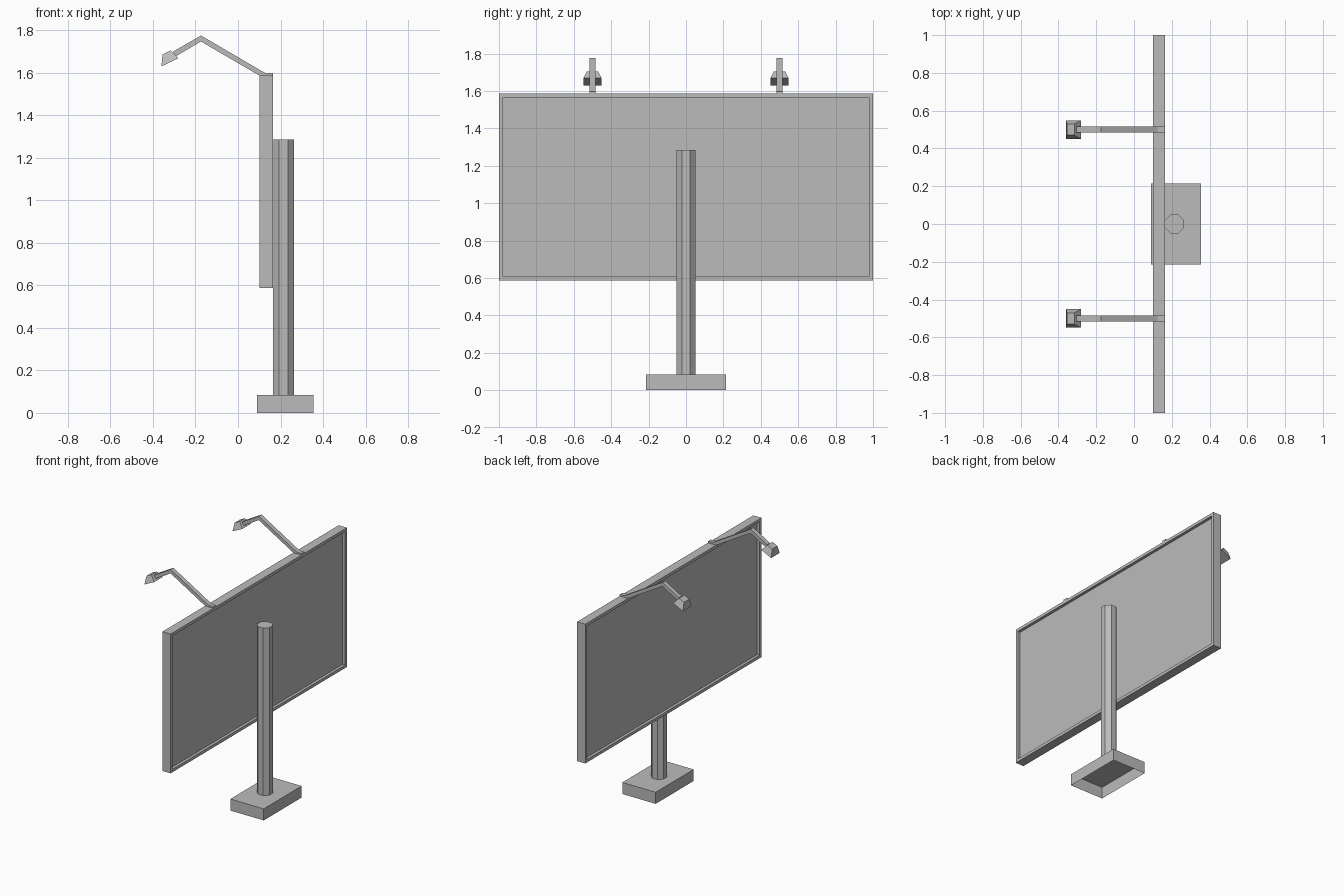
import bpy, bmesh, math

if "Cube" in bpy.data.objects:
    bpy.data.objects.remove(bpy.data.objects["Cube"], do_unlink=True)

grey = bpy.data.materials.new("plain grey")
grey.use_nodes = True
grey.diffuse_color = (0.5, 0.5, 0.5, 1)
grey.node_tree.nodes["Principled BSDF"].inputs["Base Color"].default_value = (0.5, 0.5, 0.5, 1)


def loft(name, loop_a, loop_b, edit=None):
    """Solid between two matching loops, with an optional edit step."""
    bm = bmesh.new()
    a = [bm.verts.new(p) for p in loop_a]
    b = [bm.verts.new(p) for p in loop_b]
    n = len(a)
    bm.faces.new(a)
    bm.faces.new(b)
    for i in range(n):
        j = (i + 1) % n
        bm.faces.new((a[i], a[j], b[j], b[i]))
    bmesh.ops.recalc_face_normals(bm, faces=bm.faces)
    if edit:
        bm.normal_update()
        edit(bm)
    mesh = bpy.data.meshes.new(name)
    bm.to_mesh(mesh)
    bm.free()
    mesh.materials.append(grey)
    obj = bpy.data.objects.new(name, mesh)
    bpy.context.collection.objects.link(obj)
    return obj


def rect(x0, x1, half_y, z):
    return [(x0, -half_y, z), (x1, -half_y, z), (x1, half_y, z), (x0, half_y, z)]


def open_bottom(bm):
    down = [f for f in bm.faces if f.normal.z < -0.9]
    bmesh.ops.delete(bm, geom=down, context='FACES_ONLY')


def recess_panels(bm):
    # Frame border and sunken panel on both broad sides
    for face in [f for f in bm.faces if abs(f.normal.x) > 0.9]:
        inward = face.normal * -0.02
        bmesh.ops.inset_region(bm, faces=[face], thickness=0.03)
        bmesh.ops.inset_region(bm, faces=[face], thickness=0.0)
        bmesh.ops.translate(bm, verts=face.verts, vec=inward)


# Hollow foot
loft("base", rect(0.09, 0.355, 0.215, 0), rect(0.09, 0.355, 0.215, 0.083), open_bottom)


# Octagonal post
def octagon(z):
    angles = [math.radians(22.5 + 45 * i) for i in range(8)]
    return [(0.214 + 0.054 * math.cos(t), 0.054 * math.sin(t), z) for t in angles]


loft("post", octagon(0.083), octagon(1.285))

# Display board
loft("board", rect(0.1, 0.165, 1, 0.587), rect(0.1, 0.165, 1, 1.587), recess_panels)

# Bent lamp arms and tapered lamp heads
arm_profile = [(0.165, 1.587), (0.165, 1.598), (0.125, 1.6), (-0.174, 1.775),
               (-0.305, 1.7), (-0.295, 1.676), (-0.174, 1.747), (0.1, 1.587)]


def lamp_loop(x0, z0, x1, z1, y, half):
    return [(x0, y - half, z0), (x1, y - half, z1), (x1, y + half, z1), (x0, y + half, z0)]


for side, y in (("right", -0.5), ("left", 0.5)):
    loft(side + "_lamp_arm",
         [(x, y - 0.016, z) for x, z in arm_profile],
         [(x, y + 0.016, z) for x, z in arm_profile])
    loft(side + "_lamp_head",
         lamp_loop(-0.36, 1.63, -0.281, 1.668, y, 0.049),
         lamp_loop(-0.355, 1.686, -0.316, 1.705, y, 0.03))
